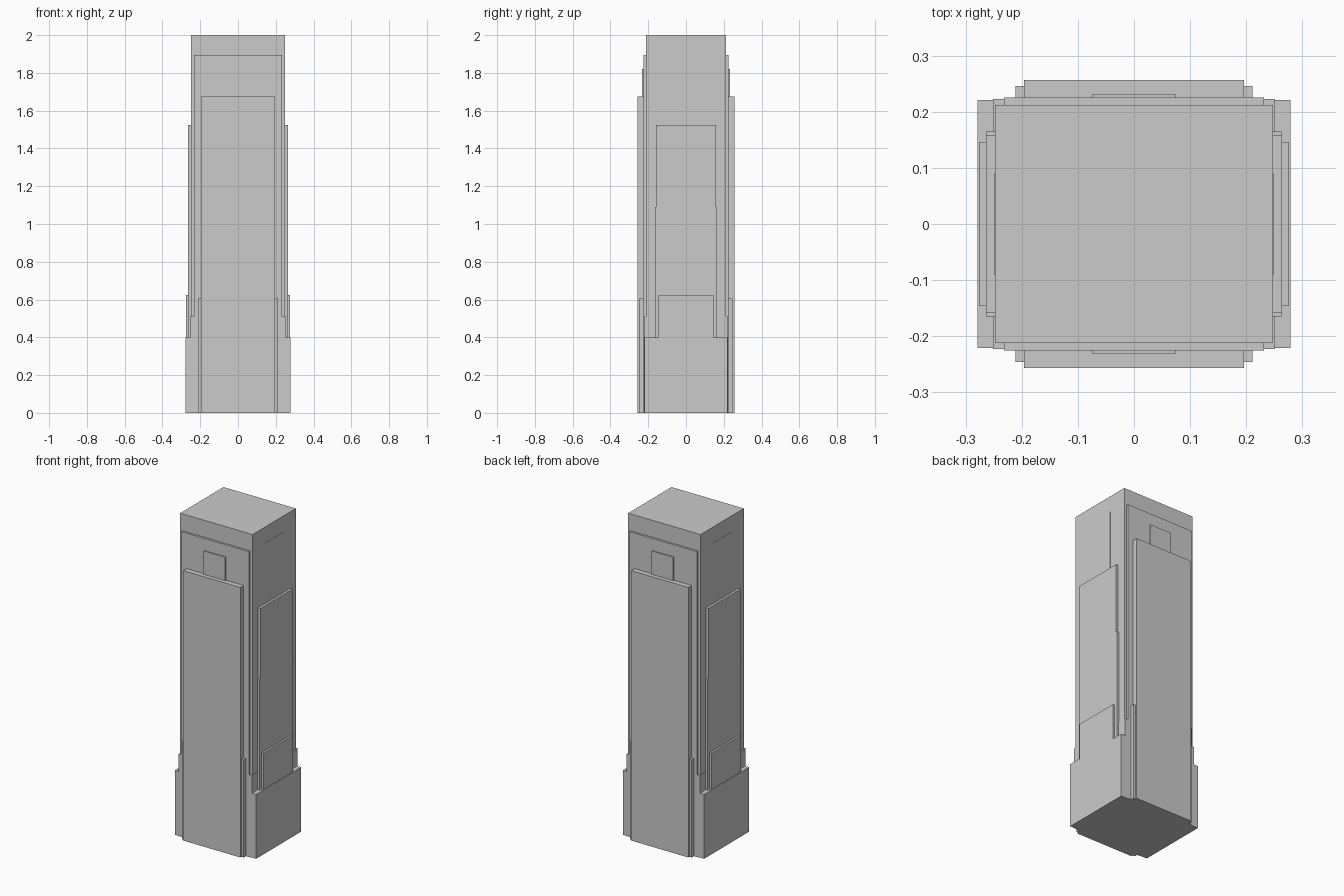
import bpy

cube = bpy.data.objects.get("Cube")
if cube:
    bpy.data.objects.remove(cube, do_unlink=True)

# Single concrete grey
grey = bpy.data.materials.new("concrete_grey")
grey.use_nodes = True
colour = (0.6, 0.6, 0.6, 1)
grey.diffuse_color = colour
grey.node_tree.nodes["Principled BSDF"].inputs["Base Color"].default_value = colour


def block(name, half_x, half_y, bottom, top):
    """Box centred on the tower axis, showing equally on opposite sides."""
    bpy.ops.mesh.primitive_cube_add(size=2, location=(0, 0, (bottom + top) / 2))
    ob = bpy.context.object
    ob.name = ob.data.name = name
    ob.scale = (half_x, half_y, (top - bottom) / 2)
    bpy.ops.object.transform_apply(location=False, rotation=False, scale=True)
    ob.data.materials.append(grey)
    return ob


# Main shaft and stepped base
block("tower_core", 0.248, 0.212, 0, 2)
block("base_podium", 0.279, 0.221, 0, 0.4)
block("base_shoulder", 0.251, 0.223, 0, 0.51)

# Layers on the front and back
block("facade_layer", 0.232, 0.225, 0, 1.895)
block("facade_crest", 0.074, 0.232, 1.6, 1.82)
block("facade_slab", 0.196, 0.257, 0, 1.675)
block("facade_flank", 0.211, 0.246, 0, 0.605)

# Layers on the left and right
block("side_strip", 0.2495, 0.09, 0.4, 1.9)
block("side_panel", 0.264, 0.158, 0.3, 1.525)
block("side_panel_lower", 0.2635, 0.165, 0.3, 1.09)
block("side_plinth", 0.276, 0.146, 0.3, 0.625)
